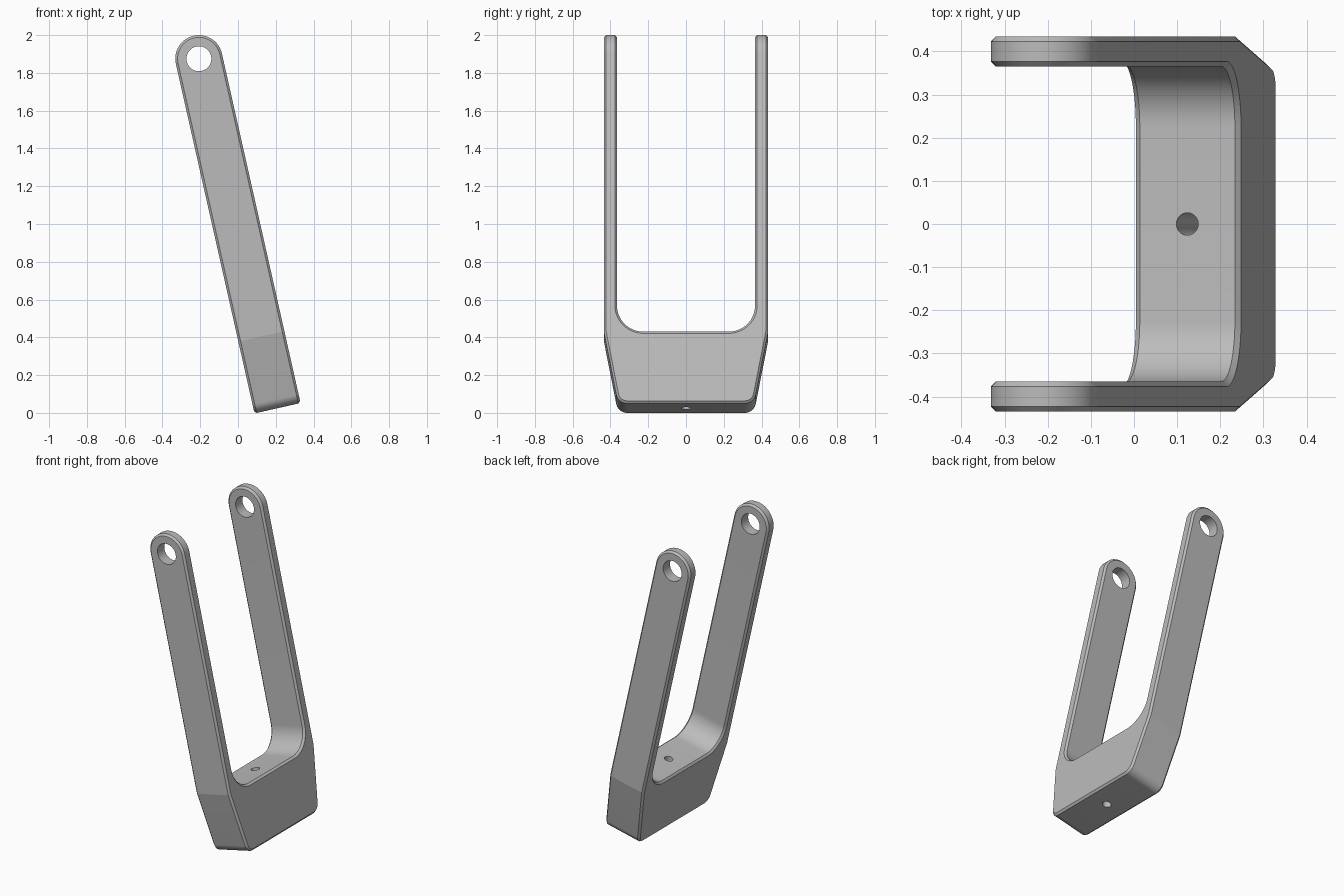
import bpy
import bmesh
from math import radians, sin, cos, pi, tan
from mathutils import Matrix, Vector

cube = bpy.data.objects.get("Cube")
if cube:
    bpy.data.objects.remove(cube, do_unlink=True)

TILT = radians(12.68)
PIVOT = Vector((-0.207, 0, 1.875))   # centre of the arm holes
LENGTH = 1.8965                      # base to arm hole
HALF_WIDTH = 0.125
FLOOR = 0.39


def rounded(corners, steps=16):
    """Outline with each (u, v, radius) corner replaced by an arc."""
    points = []
    for i, (u, v, r) in enumerate(corners):
        p = Vector((u, v))
        if r == 0:
            points.append(p)
            continue
        a = (Vector(corners[i - 1][:2]) - p).normalized()
        b = (Vector(corners[(i + 1) % len(corners)][:2]) - p).normalized()
        half = a.angle(b) / 2
        centre = p + (a + b).normalized() * r / sin(half)
        start = p + a * r / tan(half) - centre
        sweep = start.angle_signed(p + b * r / tan(half) - centre)
        for k in range(steps + 1):
            # angle_signed is clockwise, Matrix.Rotation is counter-clockwise
            points.append(centre + Matrix.Rotation(-sweep * k / steps, 2) @ start)
    return points


def prism(name, points, to_3d, depth):
    """Extrude an outline symmetrically by depth to either side."""
    bm = bmesh.new()
    rings = [[bm.verts.new(to_3d(p[0], p[1], d)) for p in points] for d in (-depth, depth)]
    n = len(points)
    bm.faces.new(rings[0])
    bm.faces.new(rings[1])
    for i in range(n):
        j = (i + 1) % n
        bm.faces.new((rings[0][i], rings[0][j], rings[1][j], rings[1][i]))
    bmesh.ops.recalc_face_normals(bm, faces=bm.faces)
    mesh = bpy.data.meshes.new(name)
    bm.to_mesh(mesh)
    bm.free()
    obj = bpy.data.objects.new(name, mesh)
    bpy.context.collection.objects.link(obj)
    return obj


def circle(u, v, r, n=48):
    return [(u + r * cos(2 * pi * i / n), v + r * sin(2 * pi * i / n)) for i in range(n)]


def across(u, v, d):
    return (u, d, v)


def cut(obj, tool, operation):
    mod = obj.modifiers.new("cut", 'BOOLEAN')
    mod.operation, mod.solver, mod.object = operation, 'EXACT', tool
    bpy.ops.object.modifier_apply(modifier=mod.name)
    bpy.data.objects.remove(tool, do_unlink=True)


# Fork outline: tapered base, two arms, filleted floor
half = [(0.36, 0, 0.06), (0.435, FLOOR, 0), (0.435, 2.2, 0),
        (0.365, 2.2, 0), (0.365, FLOOR, 0.14)]
outline = rounded(half + [(-y, s, r) for y, s, r in reversed(half)])
fork = prism("fork_bracket", outline, lambda u, v, d: (d, u, v), 0.3)
bpy.ops.object.select_all(action='DESELECT')
bpy.context.view_layer.objects.active = fork
fork.select_set(True)

# Trim to the strap shape with round arm tips
strap = [(HALF_WIDTH, -0.3), (HALF_WIDTH, LENGTH)]
strap += [(HALF_WIDTH * cos(pi * i / 32), LENGTH + HALF_WIDTH * sin(pi * i / 32))
          for i in range(1, 32)]
strap += [(-HALF_WIDTH, LENGTH), (-HALF_WIDTH, -0.3)]
cut(fork, prism("strap_cutter", strap, across, 0.6), 'INTERSECT')

# Chamfer along the rims
bevel = fork.modifiers.new("chamfer", 'BEVEL')
bevel.width, bevel.segments = 0.012, 1
bevel.limit_method, bevel.angle_limit = 'ANGLE', radians(45)
bevel.use_clamp_overlap = False
bpy.ops.object.modifier_apply(modifier=bevel.name)

# Pin holes in the arms and bolt hole through the base
cut(fork, prism("pin_cutter", circle(0, LENGTH, 0.066), across, 0.6), 'DIFFERENCE')
cut(fork, prism("bolt_cutter", circle(0, 0, 0.026), lambda u, v, d: (u, v, d), 0.6), 'DIFFERENCE')

# Lean the fork back
base = PIVOT - LENGTH * Vector((-sin(TILT), 0, cos(TILT)))
fork.data.transform(Matrix.Translation(base) @ Matrix.Rotation(-TILT, 4, 'Y'))

# Colour and shading
grey = bpy.data.materials.new("plain_grey")
grey.use_nodes = True
colour = (0.5, 0.5, 0.5, 1)
grey.diffuse_color = colour
grey.node_tree.nodes["Principled BSDF"].inputs["Base Color"].default_value = colour
fork.data.materials.clear()
fork.data.materials.append(grey)
bpy.ops.object.shade_smooth_by_angle(angle=radians(9))
